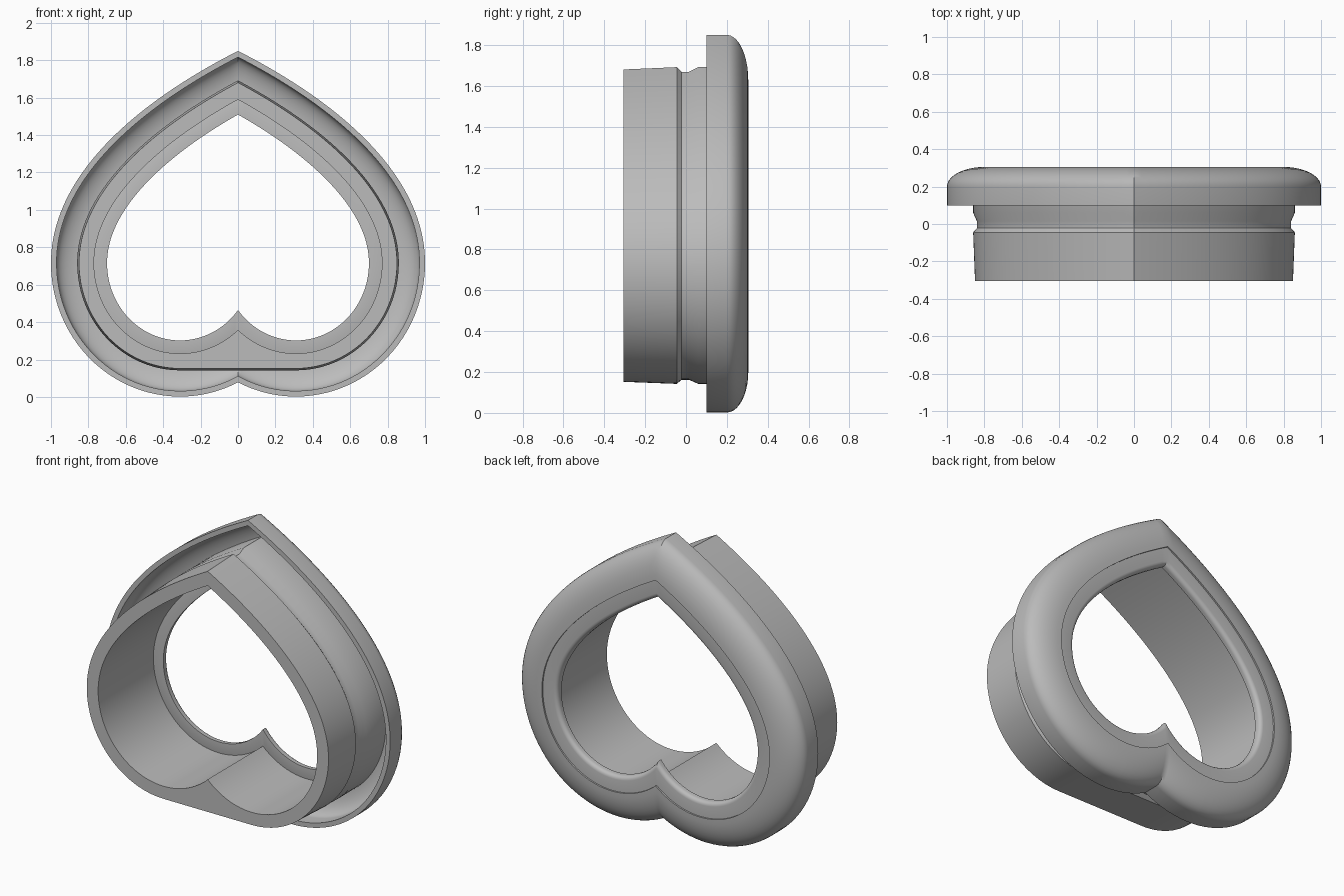
import bpy, bmesh, math
from mathutils import Vector

if "Cube" in bpy.data.objects:
    bpy.data.objects.remove(bpy.data.objects["Cube"], do_unlink=True)

grey = bpy.data.materials.new("plain grey")
grey.use_nodes = True
COLOUR = (0.5, 0.5, 0.5, 1)
grey.diffuse_color = COLOUR
grey.node_tree.nodes["Principled BSDF"].inputs["Base Color"].default_value = COLOUR

# Outer heart outline: an elliptic lobe below, a Bezier flank above
CX, CZ, RX, RZ = 0.31, 0.715, 0.69, 0.713
FLANK = [Vector(p) for p in ((1, CZ), (1, 1.18), (0.55, 1.57), (0, 1.85))]


def flank(t, inset):
    """Point on the flank, moved inward along its normal."""
    a, b, c, d = FLANK
    s = 1 - t
    p = a * s**3 + b * 3 * s * s * t + c * 3 * s * t * t + d * t**3
    v = ((b - a) * s * s + (c - b) * 2 * s * t + (d - c) * t * t).normalized()
    return p + Vector((-v.y, v.x)) * inset


def heart(inset, flat=False):
    """Closed heart outline; flat bridges the lower notch with a straight edge."""
    rx, rz = RX - inset, RZ - inset
    start, low = -math.acos(-CX / rx), -math.pi / 2
    half = []
    for i in range(16):
        f = i / 16
        a = start + (low - start) * f
        half.append((CX * f, CZ - rz) if flat
                    else (CX + rx * math.cos(a), CZ + rz * math.sin(a)))
    for i in range(24):
        a = low * (1 - i / 24)
        half.append((CX + rx * math.cos(a), CZ + rz * math.sin(a)))
    # find where the inset flank meets the centre line
    lo, hi = 0.5, 1.0
    for _ in range(40):
        mid = (lo + hi) / 2
        if flank(mid, inset).x > 0:
            lo = mid
        else:
            hi = mid
    half += [tuple(flank(lo * i / 40, inset)) for i in range(41)]
    half[0] = (0, half[0][1])
    half[-1] = (0, half[-1][1])
    return half + [(-x, z) for x, z in half[-2:0:-1]]


def heart_ring(name, profile):
    """Sweep a closed profile of (inset, y, flat) around the heart."""
    bm = bmesh.new()
    rings = [[bm.verts.new((x, y, z)) for x, z in heart(inset, flat)]
             for inset, y, flat in profile]
    for k, ring in enumerate(rings):
        nxt = rings[(k + 1) % len(rings)]
        for i in range(len(ring)):
            j = (i + 1) % len(ring)
            bm.faces.new((ring[i], ring[j], nxt[j], nxt[i]))
    bmesh.ops.recalc_face_normals(bm, faces=bm.faces)
    mesh = bpy.data.meshes.new(name)
    bm.to_mesh(mesh)
    bm.free()
    mesh.materials.append(grey)
    obj = bpy.data.objects.new(name, mesh)
    bpy.context.collection.objects.link(obj)
    bpy.ops.object.select_all(action="DESELECT")
    obj.select_set(True)
    bpy.context.view_layer.objects.active = obj
    bpy.ops.object.shade_smooth_by_angle(angle=math.radians(30))


def arc(i0, y0, width, height, steps=10):
    """Quarter ellipse rising from the rim towards the back."""
    angles = [math.pi / 2 * i / steps for i in range(steps + 1)]
    return [(i0 + width * (1 - math.cos(a)), y0 + height * math.sin(a), False)
            for a in angles]


# Domed flange: rim, dome, recessed back band, rounded opening, ledge, cupped inside
dome = arc(0, 0.2, 0.2, 0.105)
opening = [(0.2, 0.295, False)] + [
    (0.275 + 0.025 * math.sin(a), 0.27 + 0.025 * math.cos(a), False)
    for a in (math.pi / 8 * i for i in range(5))]
ledge = [(0.3, 0.25, False), (0.22, 0.25, False)]
cup = arc(0.03, 0.18, 0.16, 0.08)[::-1]
heart_ring("flange", [(0, 0.1, False)] + dome + opening + ledge
           + cup + [(0.03, 0.1, False)])

# Sleeve: heart-shaped bore, flat-bottomed outside with a groove
outside = [(0.15, -0.305), (0.14, -0.045), (0.16, -0.022), (0.16, 0.015),
           (0.14, 0.06), (0.14, 0.255)]
heart_ring("sleeve", [(0.23, 0.255, False), (0.23, -0.305, False)]
           + [(i, y, True) for i, y in outside])
